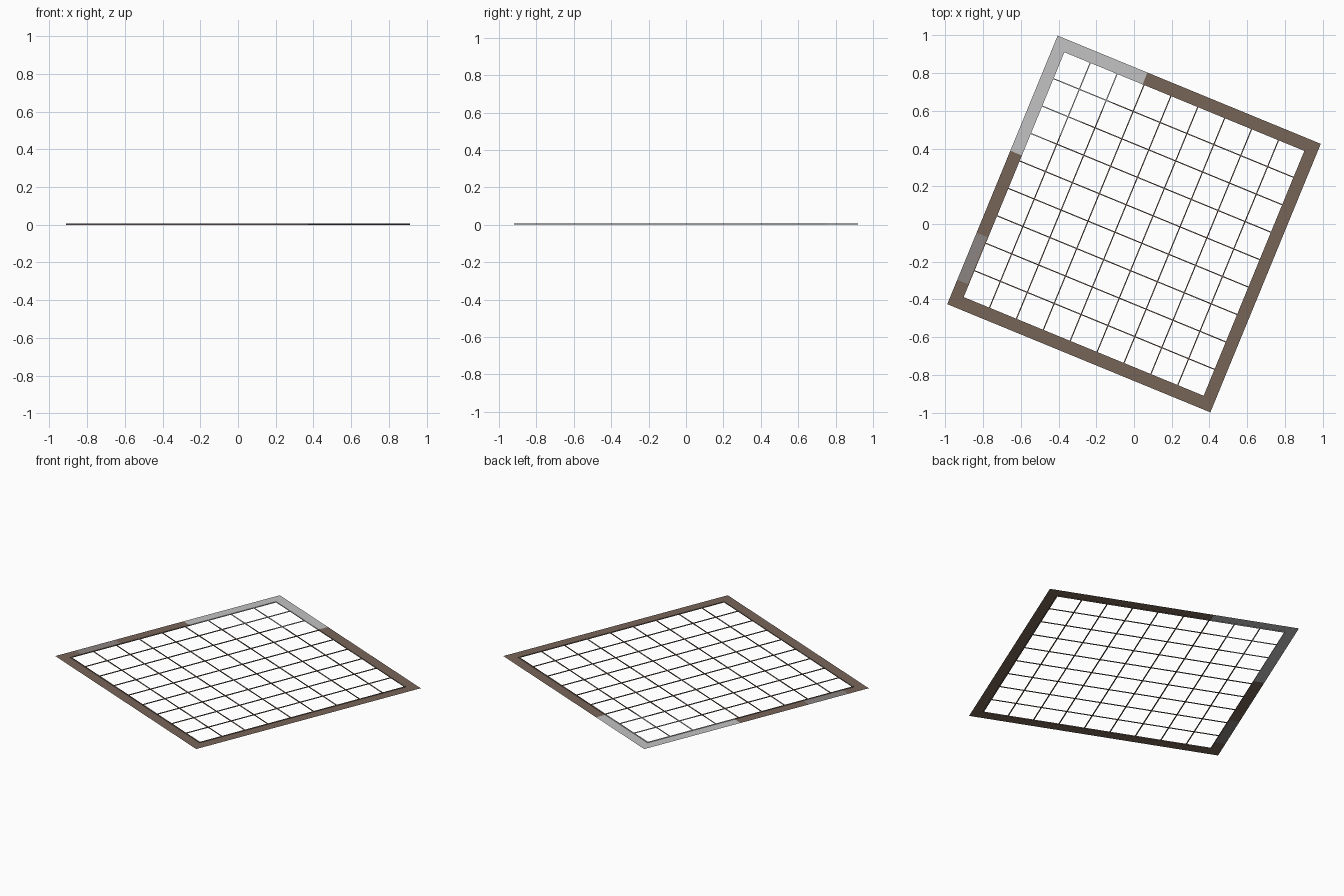
import bpy, bmesh, math

if "Cube" in bpy.data.objects:
    bpy.data.objects.remove(bpy.data.objects["Cube"])

W, H = 1.509, 1.54        # outer size of the frame
w, h = 1.388, 1.416       # size of the opening
N = 9                     # panes per side
T = 0.006                 # bar height
TURN = -math.radians(22.35)


def mat(name, rgb):
    m = bpy.data.materials.new(name)
    m.diffuse_color = (*rgb, 1)
    m.use_nodes = True
    m.node_tree.nodes["Principled BSDF"].inputs["Base Color"].default_value = m.diffuse_color
    return m


brown = mat("brown frame", (.185, .130, .098))
light = mat("light grey", (.54, .54, .54))
mid = mat("warm grey", (.26, .235, .225))


def finish(bm, name, mats):
    me = bpy.data.meshes.new(name)
    bm.to_mesh(me)
    bm.free()
    for m in mats:
        me.materials.append(m)
    ob = bpy.data.objects.new(name, me)
    ob.rotation_euler.z = TURN
    bpy.context.collection.objects.link(ob)


def box(bm, x0, x1, y0, y1, z0, z1, mi):
    r = bmesh.ops.create_cube(bm, size=1)
    for v in r["verts"]:
        v.co.x = x1 if v.co.x > 0 else x0
        v.co.y = y1 if v.co.y > 0 else y0
        v.co.z = z1 if v.co.z > 0 else z0
    for f in {f for v in r["verts"] for f in v.link_faces}:
        f.material_index = mi


# flat border sheet, split where the paint changes
bm = bmesh.new()
ux = -W / 2 + 0.515
va, vb, vc = (H / 2 - d for d in (0.66, 1.13, 1.40))
xs = [-W / 2, -w / 2, ux, w / 2, W / 2]
ys = [-H / 2, -h / 2, vc, vb, va, h / 2, H / 2]
for x0, x1 in zip(xs, xs[1:]):
    for y0, y1 in zip(ys, ys[1:]):
        cx, cy = (x0 + x1) / 2, (y0 + y1) / 2
        if abs(cx) < w / 2 and abs(cy) < h / 2:
            continue
        f = bm.faces.new([bm.verts.new((x, y, T / 2)) for x, y in
                          ((x0, y0), (x1, y0), (x1, y1), (x0, y1))])
        if cx < ux and cy > va:
            f.material_index = 1
        elif cx < -w / 2 and vc < cy < vb:
            f.material_index = 2
bmesh.ops.remove_doubles(bm, verts=bm.verts, dist=1e-5)
finish(bm, "border_frame", [brown, light, mid])

# narrow lip round the opening
bm = bmesh.new()
L = 0.006
for s in (-1, 1):
    a, b = sorted((s * w / 2, s * (w / 2 - L)))
    c, d = sorted((s * h / 2, s * (h / 2 - L)))
    for y0, y1, g in ((-h / 2, va, 0), (va, h / 2, s < 0)):
        box(bm, a, b, y0, y1, 0, T, int(g))
    for x0, x1, g in ((-w / 2 + L, ux, s > 0), (ux, w / 2 - L, 0)):
        box(bm, x0, x1, c, d, 0, T, int(g))
finish(bm, "inner_lip", [brown, light])

# lattice bars, greyed towards the weathered corner
bm = bmesh.new()
B = 0.003
for i in range(1, N):
    x, y = -w / 2 + w * i / N, h / 2 - h * i / N
    kv = max(0, 1 - i / 3) * 4 * h / N
    kh = max(0, 1 - i / 4) * 3 * w / N
    for top, bot, mi in ((h / 2, h / 2 - kv, 1), (h / 2 - kv, -h / 2, 0)):
        if top - bot > 1e-4:
            box(bm, x - B, x + B, bot, top, 0.001, T - 0.001, mi)
    for x0, x1, mi in ((-w / 2, -w / 2 + kh, 1), (-w / 2 + kh, w / 2, 0)):
        if x1 - x0 > 1e-4:
            box(bm, x0, x1, y - B, y + B, 0.0012, T - 0.0012, mi)
finish(bm, "lattice_bars", [brown, light])
